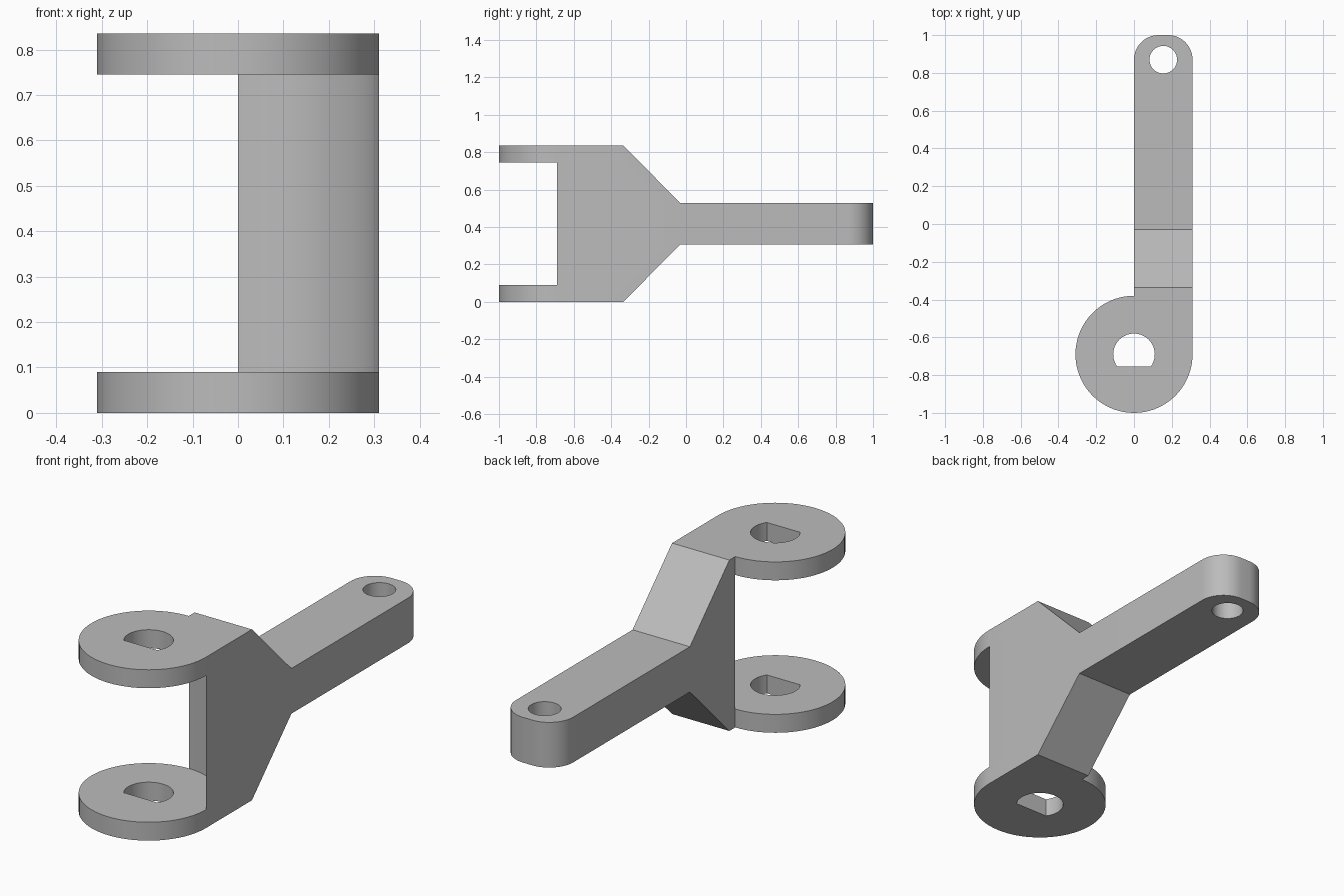
import bpy
import bmesh
from math import cos, sin, radians
from mathutils import Vector

if "Cube" in bpy.data.objects:
    bpy.data.objects.remove(bpy.data.objects["Cube"], do_unlink=True)

R = 0.31          # eye radius and arm width
EYE_Y = -0.69     # centre of the fork eyes
HEIGHT = 0.835
PLATE = 0.09      # thickness of the fork plates

grey = bpy.data.materials.new("plain_grey")
grey.use_nodes = True
grey.diffuse_color = (0.5, 0.5, 0.5, 1)
grey.node_tree.nodes["Principled BSDF"].inputs["Base Color"].default_value = grey.diffuse_color


def arc(cx, cy, r, start, end, steps):
    angles = [radians(start + (end - start) * i / steps) for i in range(steps + 1)]
    return [(cx + r * cos(a), cy + r * sin(a)) for a in angles]


def prism(name, points, low, high, axis="z"):
    """Extrude an outline along z (points are x, y) or x (points are y, z)."""
    bm = bmesh.new()
    place = (lambda p: (p[0], p[1], low)) if axis == "z" else (lambda p: (low, p[0], p[1]))
    face = bm.faces.new([bm.verts.new(place(p)) for p in points])
    grown = bmesh.ops.extrude_face_region(bm, geom=[face])["geom"]
    shift = Vector((0, 0, high - low)) if axis == "z" else Vector((high - low, 0, 0))
    bmesh.ops.translate(bm, vec=shift, verts=[v for v in grown if isinstance(v, bmesh.types.BMVert)])
    bmesh.ops.recalc_face_normals(bm, faces=bm.faces)
    mesh = bpy.data.meshes.new(name)
    bm.to_mesh(mesh)
    bm.free()
    mesh.materials.append(grey)
    obj = bpy.data.objects.new(name, mesh)
    bpy.context.collection.objects.link(obj)
    return obj


def combine(target, tool, operation):
    tool.hide_render = True
    mod = target.modifiers.new(tool.name, "BOOLEAN")
    mod.operation = operation
    mod.solver = "EXACT"
    mod.object = tool
    bpy.context.view_layer.objects.active = target
    bpy.ops.object.modifier_apply(modifier=mod.name)
    bpy.data.objects.remove(tool, do_unlink=True)


# Plan outline: round eye at the front, straight arm with rounded end
corner = 0.13
plan = arc(0, EYE_Y, R, 90, 360, 54)
plan += arc(R - corner, 1 - corner, corner, 0, 90, 16)
plan += arc(corner, 1 - corner, corner, 90, 180, 16)
fork = prism("fork_arm", plan, -0.1, HEIGHT + 0.1)

# Side profile: tall fork tapering to a slim arm
lower = [(-1.2, 0), (-0.335, 0), (-0.03, 0.307), (1.2, 0.307)]
upper = [(y, HEIGHT - z) for y, z in reversed(lower)]
combine(fork, prism("side_profile", lower + upper, -0.5, 0.5, "x"), "INTERSECT")

# Gap between the two eyes, ending in a concave wall
gap = arc(0, EYE_Y, R, 90, 0, 18)
gap += [(0.5, EYE_Y), (0.5, -1.2), (-0.5, -1.2), (-0.5, -0.3)]
combine(fork, prism("fork_gap", gap, PLATE, HEIGHT - PLATE), "DIFFERENCE")

# D-shaped holes through the eyes
d_hole = arc(0, EYE_Y, 0.11, -35, 215, 40)
combine(fork, prism("shaft_hole", d_hole, -0.2, 1.1), "DIFFERENCE")

# Round hole at the arm end
pin_hole = arc(R / 2, 0.87, 0.073, 0, 360, 40)[:-1]
combine(fork, prism("pin_hole", pin_hole, -0.2, 1.1), "DIFFERENCE")

bpy.ops.object.select_all(action="DESELECT")
fork.select_set(True)
bpy.context.view_layer.objects.active = fork
bpy.ops.object.shade_smooth_by_angle(angle=radians(30))
